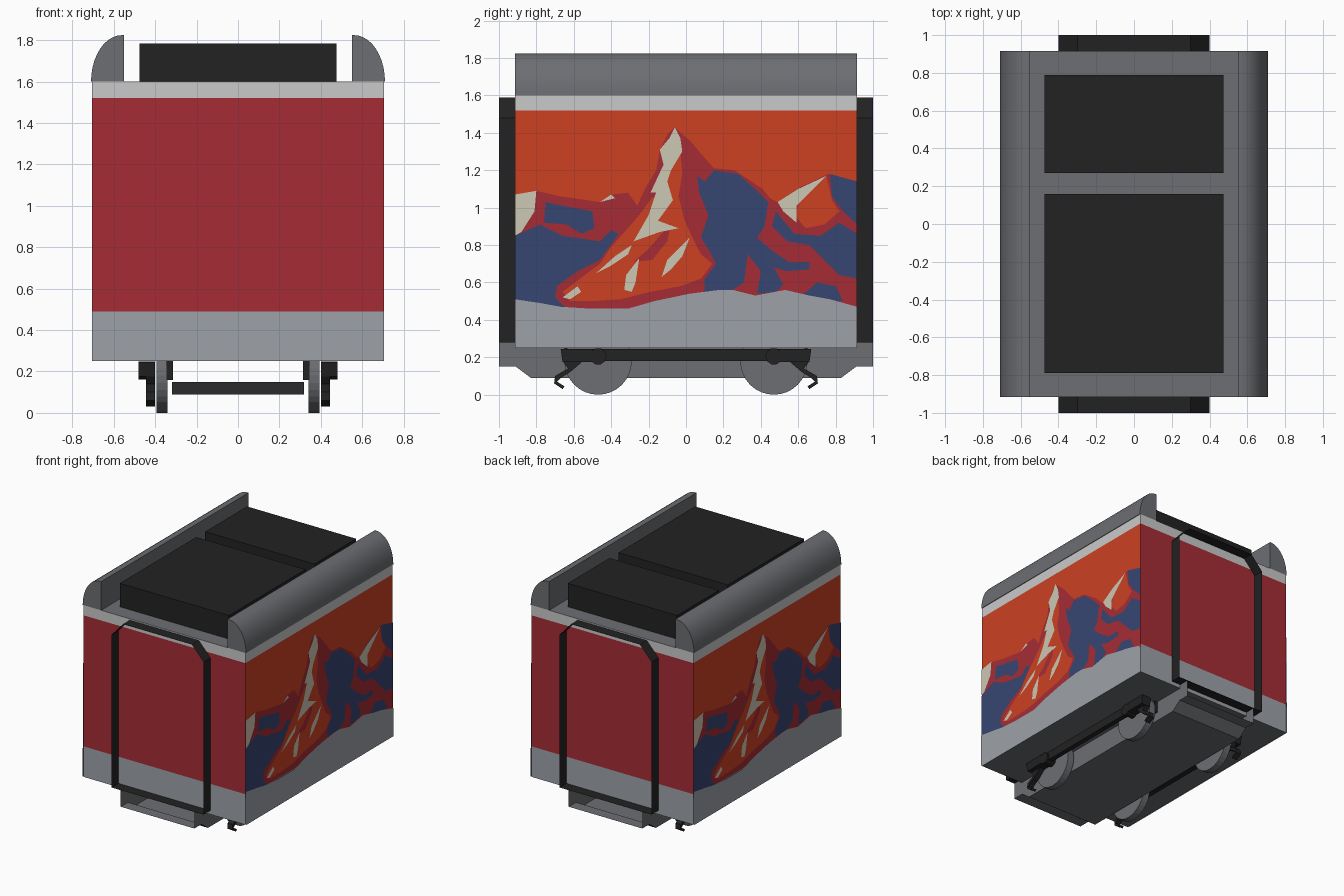
import bpy
import bmesh
import math
from mathutils import Matrix, Vector

if "Cube" in bpy.data.objects:
    bpy.data.objects.remove(bpy.data.objects["Cube"])


def material(name, red, green, blue):
    def linear(value):
        value /= 255
        return value / 12.92 if value < 0.04 else ((value + 0.055) / 1.055) ** 2.4
    colour = (linear(red), linear(green), linear(blue), 1)
    mat = bpy.data.materials.new(name)
    mat.use_nodes = True
    mat.diffuse_color = colour
    mat.node_tree.nodes["Principled BSDF"].inputs["Base Color"].default_value = colour
    return mat


RED = material("deep red", 166, 44, 53)
ORANGE = material("orange", 204, 65, 34)
BLUE = material("slate blue", 54, 70, 114)
CREAM = material("cream", 205, 200, 180)
SKIRT = material("skirt grey", 157, 162, 169)
BAND = material("light grey", 202, 202, 202)
GREY = material("roof grey", 108, 110, 114)
BLACK = material("black", 34, 34, 34)


def finish(name, bm, *mats, solid=True):
    if solid:
        bmesh.ops.recalc_face_normals(bm, faces=bm.faces)
    mesh = bpy.data.meshes.new(name)
    bm.to_mesh(mesh)
    bm.free()
    for mat in mats:
        mesh.materials.append(mat)
    obj = bpy.data.objects.new(name, mesh)
    bpy.context.scene.collection.objects.link(obj)
    return obj


def box(name, low, high, *mats, rule=None):
    low, high = Vector(low), Vector(high)
    bm = bmesh.new()
    bmesh.ops.create_cube(bm, size=1)
    bmesh.ops.scale(bm, vec=high - low, verts=bm.verts)
    bmesh.ops.translate(bm, vec=(low + high) / 2, verts=bm.verts)
    bm.normal_update()
    if rule:
        for face in bm.faces:
            face.material_index = int(rule(face.normal))
    return finish(name, bm, *mats)


def prism(name, points, vector, mat):
    """Solid made by pushing a flat outline along a vector."""
    bm = bmesh.new()
    face = bm.faces.new([bm.verts.new(p) for p in points])
    moved = bmesh.ops.extrude_face_region(bm, geom=[face], use_keep_orig=True)["geom"]
    verts = [v for v in moved if isinstance(v, bmesh.types.BMVert)]
    bmesh.ops.translate(bm, vec=vector, verts=verts)
    return finish(name, bm, mat)


def sheet(name, path, vector, mat, closed=False):
    """Thin open surface swept from a path."""
    bm = bmesh.new()
    a = [bm.verts.new(p) for p in path]
    b = [bm.verts.new(Vector(p) + Vector(vector)) for p in path]
    for i in range(len(a) if closed else len(a) - 1):
        j = (i + 1) % len(a)
        bm.faces.new((a[i], a[j], b[j], b[i]))
    return finish(name, bm, mat)


# Body bands; the middle one has painted long sides
W, L = 0.705, 0.915
box("lower_skirt", (-W, -L, 0.25), (W, L, 0.49), SKIRT, GREY, rule=lambda n: n.z < -0.5)
box("body", (-W, -L, 0.49), (W, L, 1.52), RED, ORANGE, rule=lambda n: abs(n.x) > 0.5)
box("upper_band", (-W, -L, 1.52), (W, L, 1.6), BAND, GREY, rule=lambda n: n.z > 0.5)


# Painted landscape: stacked thin plates, repeated on the opposite side
def plate(name, mat, level, *points):
    x = W + 0.0012 * level
    for side, turn in (("left", 1), ("right", -1)):
        bm = bmesh.new()
        verts = [bm.verts.new((turn * x, turn * y / 100, z / 100)) for y, z in points]
        face = bm.faces.new(verts)
        face.normal_update()
        if face.normal.x * turn < 0:
            face.normal_flip()
        bmesh.ops.triangulate(bm, faces=[face])
        finish(side + "_" + name, bm, mat, solid=False)


plate("mountain_range", RED, 1, (-91.5, 107), (-80, 109), (-67, 106), (-46, 103), (-40, 107),
      (-31, 108), (-26, 101), (-22, 110), (-16, 120), (-14, 131), (-10, 139), (-6, 143),
      (-3, 140), (2, 136), (7, 130), (15, 121), (26, 120), (32, 116), (41, 110), (45, 105),
      (49, 103), (61, 111), (76, 118), (91.5, 114), (91.5, 46), (-91.5, 46))

plate("far_slope", BLUE, 2, (-91.5, 85), (-78, 91), (-66, 85), (-46, 82), (-40, 88), (-36, 86),
      (-46, 72), (-58, 66), (-69, 58), (-70, 52), (-64, 46), (-91.5, 46))
plate("far_patch", BLUE, 2, (-75, 103), (-66, 101), (-50, 98), (-49, 89), (-56, 86),
      (-64, 91), (-76, 92))
plate("middle_slope", BLUE, 2, (6, 117), (10, 114), (15, 120), (28, 118), (38, 109), (44, 103),
      (42, 90), (38, 84), (46, 77), (55, 71), (66, 71), (66, 67), (54, 66), (47, 68),
      (52, 59), (48, 55), (38, 54), (40, 66), (33, 75), (31, 60), (22, 54), (10, 53),
      (10, 62), (16, 70), (13, 76), (8, 84), (12, 96), (7, 108))
plate("near_slope", BLUE, 2, (48, 98), (58, 86), (72, 85), (82, 92), (91.5, 86), (91.5, 62),
      (82, 64), (74, 72), (66, 80), (54, 82), (46, 90))
plate("near_ridge", BLUE, 2, (77, 118), (91.5, 114), (91.5, 91), (84, 98), (78, 106))
plate("foot_patch", BLUE, 2, (62, 53), (70, 60), (80, 58), (84, 50), (72, 50))
plate("small_foot_patch", BLUE, 2, (-6, 49), (0, 54), (6, 53), (4, 48))

plate("main_face", ORANGE, 3, (-66, 55), (-58, 61), (-46, 70), (-40, 79), (-32, 88), (-25, 96),
      (-17, 107), (-10, 115), (-6, 126), (-3, 130), (-2, 118), (-4, 106), (-1, 94), (3, 85),
      (8, 75), (14, 70), (8, 62), (-3, 58), (-19, 55), (-35, 51), (-50, 50), (-62, 50))
plate("near_face", ORANGE, 3, (61, 105), (75, 117), (78, 104), (82, 98), (74, 91),
      (64, 89), (58, 96))

plate("face_shadow", RED, 4, (-28, 71), (-20, 78), (-8, 92), (-10, 82), (-18, 72))
plate("upper_shadow", RED, 4, (-22, 104), (-14, 116), (-16, 106))

plate("far_snow", CREAM, 5, (-91.5, 107), (-80, 109), (-81, 98), (-88, 87), (-91.5, 85))
plate("small_snow", CREAM, 5, (-46, 103), (-40, 107), (-38, 105))
plate("peak_snow", CREAM, 5, (-6, 143), (-3, 137), (-2, 130), (-8, 120), (-10, 114), (-7, 104),
      (-15, 93), (-4, 89), (-14, 87), (-28, 82), (-20, 96), (-16, 108), (-19, 108),
      (-12, 123), (-14, 131), (-9, 137))
plate("long_snow", CREAM, 5, (-48, 65), (-38, 74), (-29, 80), (-31, 75), (-40, 69))
plate("steep_snow", CREAM, 5, (-33, 56), (-32, 64), (-25, 73), (-27, 60), (-29, 55))
plate("right_snow", CREAM, 5, (-13, 63), (-10, 72), (2, 84), (-2, 74), (-8, 67))
plate("low_snow", CREAM, 5, (-66, 52), (-58, 58), (-56, 55), (-62, 51))
plate("near_snow", CREAM, 5, (49, 103), (60, 110), (75, 117), (64, 106), (59, 101),
      (59, 92), (52, 98))

plate("wavy_skirt", SKIRT, 6, (-91.5, 51), (-78, 49), (-67, 47), (-51, 46), (-31, 46),
      (-17, 50), (2, 54), (18, 56), (25, 56), (37, 53), (53, 56), (66, 53), (77, 51),
      (91.5, 47), (91.5, 25), (-91.5, 25))

# Curved roof rails
for name, s in (("left_roof_rail", 1), ("right_roof_rail", -1)):
    arc = [(0.56 + 0.15 * math.cos(t * math.pi / 20), 1.6 + 0.225 * math.sin(t * math.pi / 20))
           for t in range(11)]
    outline = arc + [(0.55, 1.825), (0.55, 1.6)]
    rail = prism(name, [(s * x, -L, z) for x, z in outline], (0, 2 * L, 0), GREY)
    bpy.context.view_layer.objects.active = rail
    rail.select_set(True)
    bpy.ops.object.shade_smooth_by_angle()
    rail.select_set(False)

# Roof equipment boxes
box("long_roof_box", (-0.475, -0.79, 1.6), (0.475, 0.16, 1.785), BLACK)
box("short_roof_box", (-0.475, 0.27, 1.6), (0.475, 0.79, 1.785), BLACK)

# Open gangway frames at both ends
frame = [(-0.4, 0.28), (-0.4, 1.48), (-0.3, 1.59), (0.3, 1.59), (0.4, 1.48), (0.4, 0.28)]
for name, s in (("front_gangway", -1), ("back_gangway", 1)):
    sheet(name, [(x, s * L, z) for x, z in frame], (0, s * (1 - L), 0), BLACK, closed=True)

# Underframe channel, open at its ends
belly = [(-1, 0.15), (-0.91, 0.15), (-0.83, 0.09), (0.83, 0.09), (0.91, 0.15), (1, 0.15)]
sheet("underframe_bottom", [(-0.32, y, z) for y, z in belly], (0.64, 0, 0), GREY)
for name, x in (("underframe_left", 0.32), ("underframe_right", -0.32)):
    bm = bmesh.new()
    bm.faces.new([bm.verts.new((x, y, z)) for y, z in belly + [(1, 0.28), (-1, 0.28)]])
    finish(name, bm, GREY, solid=False)


# Wheels and side running gear
def cylinder(name, radius, depth, centre, sides, mat):
    bm = bmesh.new()
    bmesh.ops.create_cone(bm, cap_ends=True, segments=sides, radius1=radius, radius2=radius,
                          depth=depth, matrix=Matrix.Translation(centre)
                          @ Matrix.Rotation(math.pi / 2, 4, "Y"))
    return finish(name, bm, mat)


end_block = [(0.5, 0.245), (0.67, 0.245), (0.66, 0.175), (0.5, 0.175)]
hook = [(0.55, 0.18), (0.66, 0.18), (0.63, 0.14), (0.7, 0.1), (0.705, 0.06), (0.66, 0.03),
        (0.65, 0.045), (0.69, 0.07), (0.67, 0.09), (0.62, 0.12)]
for side, s in (("left", 1), ("right", -1)):
    box(side + "_side_beam", (s * 0.445 - 0.02, -0.55, 0.18), (s * 0.445 + 0.02, 0.55, 0.245), BLACK)
    for end, e in (("front", -1), ("back", 1)):
        label = side + "_" + end
        cylinder(label + "_wheel", 0.18, 0.055, (s * 0.367, e * 0.47, 0.18), 32, GREY)
        cylinder(label + "_axle_box", 0.045, 0.08, (s * 0.44, e * 0.47, 0.205), 10, BLACK)
        prism(label + "_end_block", [(s * 0.4, e * y, z) for y, z in end_block],
              (s * 0.08, 0, 0), BLACK)
        prism(label + "_guard_hook", [(s * 0.4, e * y, z) for y, z in hook],
              (s * 0.045, 0, 0), BLACK)
        box(label + "_inner_mount", (s * 0.33 - 0.015, e * 0.6 - 0.05, 0.16),
            (s * 0.33 + 0.015, e * 0.6 + 0.05, 0.25), BLACK)
